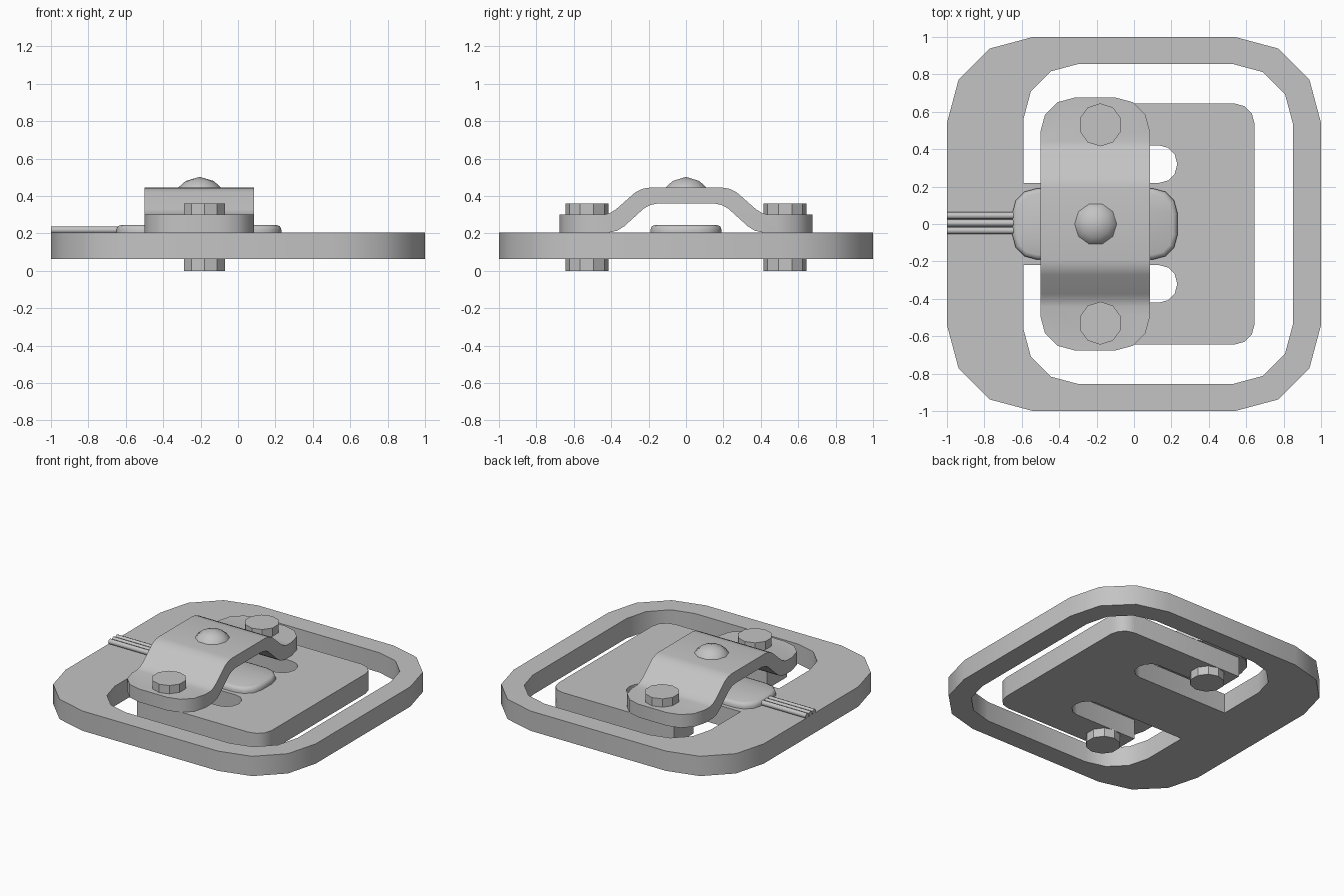
import bpy, bmesh
from math import sin, cos, pi, radians
from mathutils import Vector, Matrix

cube = bpy.data.objects.get("Cube")
if cube:
    bpy.data.objects.remove(cube)

metal = bpy.data.materials.new("plain grey")
metal.use_nodes = True
GREY = (0.55, 0.55, 0.55, 1)
metal.diffuse_color = GREY
metal.node_tree.nodes["Principled BSDF"].inputs["Base Color"].default_value = GREY


def finish(bm, name, angle=35):
    bmesh.ops.recalc_face_normals(bm, faces=bm.faces)
    mesh = bpy.data.meshes.new(name)
    bm.to_mesh(mesh)
    bm.free()
    mesh.materials.append(metal)
    obj = bpy.data.objects.new(name, mesh)
    bpy.context.collection.objects.link(obj)
    bpy.ops.object.select_all(action='DESELECT')
    obj.select_set(True)
    bpy.context.view_layer.objects.active = obj
    bpy.ops.object.shade_smooth_by_angle(angle=radians(angle))
    return obj


def rounded(corners, segs=3):
    """Outline from (x, y, radius) right-angle corners."""
    out = []
    for i, (x, y, r) in enumerate(corners):
        p = Vector((x, y))
        if not r:
            out.append(p)
            continue
        a = (Vector(corners[i - 1][:2]) - p).normalized()
        b = (Vector(corners[(i + 1) % len(corners)][:2]) - p).normalized()
        centre = p + r * (a + b)
        for k in range(segs + 1):
            t = pi / 2 * k / segs
            out.append(centre - r * (b * cos(t) + a * sin(t)))
    return out


def box_outline(x0, x1, y, r):
    return rounded([(x0, -y, r), (x1, -y, r), (x1, y, r), (x0, y, r)])


def slab(loops, z0, z1):
    """Solid between two heights; later loops are holes."""
    bm = bmesh.new()
    edges = []
    for loop in loops:
        vs = [bm.verts.new((p[0], p[1], z0)) for p in loop]
        edges += [bm.edges.new((vs[i - 1], vs[i])) for i in range(len(vs))]
    bmesh.ops.triangle_fill(bm, edges=edges, use_beauty=True, normal=(0, 0, 1))
    ext = bmesh.ops.extrude_face_region(bm, geom=bm.faces[:])
    top = [v for v in ext["geom"] if isinstance(v, bmesh.types.BMVert)]
    bmesh.ops.translate(bm, verts=top, vec=(0, 0, z1 - z0))
    bmesh.ops.dissolve_limit(bm, angle_limit=0.01, verts=bm.verts, edges=bm.edges)
    return bm


# Base: outer frame with a slotted inner plate joined by a neck
half = [(-0.59, 0.22, 0), (-0.59, 0.855, 0.29), (0.85, 0.855, 0.32)]
inner = [(0.645, 0.645, 0.11), (-0.355, 0.645, 0), (-0.355, 0.42, 0),
         (0.23, 0.42, 0.095), (0.23, 0.22, 0.095)]


def flip(corners):
    return [(x, -y, r) for x, y, r in reversed(corners)]


opening = rounded(half + flip(half) + flip(inner) + inner)
finish(slab([box_outline(-1, 1, 1, 0.46), opening], 0.062, 0.205), "base_plate")

# Sensor pad with softened upper edge
bm = slab([box_outline(-0.65, 0.232, 0.19, 0.13)], 0.195, 0.245)
rim = [e for e in bm.edges if all(v.co.z > 0.24 for v in e.verts)
       and len(e.link_faces) == 2 and e.calc_face_angle() > 1]
bmesh.ops.bevel(bm, geom=rim, offset=0.025, segments=2, profile=0.5, affect='EDGES')
finish(bm, "sensor_pad", 50)

# Strap: bent side profile trimmed to a rounded outline
upper = [(0.7, 0.3), (0.44, 0.3), (0.41, 0.307), (0.375, 0.328),
         (0.27, 0.42), (0.23, 0.439), (0.19, 0.445)]
lower = [(0.15, 0.36), (0.19, 0.352), (0.225, 0.333), (0.33, 0.238),
         (0.365, 0.215), (0.41, 0.205), (0.7, 0.205)]
right_half = upper + [(-y, z) for y, z in reversed(upper)]
profile = right_half + [(-y, z) for y, z in reversed(lower)] + lower
bm = bmesh.new()
face = bm.faces.new([bm.verts.new((-0.6, y, z)) for y, z in profile])
ext = bmesh.ops.extrude_face_region(bm, geom=[face])
bmesh.ops.translate(bm, vec=(0.8, 0, 0),
                    verts=[v for v in ext["geom"] if isinstance(v, bmesh.types.BMVert)])
strap = finish(bm, "strap")
cutter = finish(slab([box_outline(-0.5, 0.085, 0.675, 0.18)], 0.1, 0.6), "strap_cutter")
trim = strap.modifiers.new("trim", 'BOOLEAN')
trim.operation = 'INTERSECT'
trim.solver = 'EXACT'
trim.object = cutter
graph = bpy.context.evaluated_depsgraph_get()
trimmed = bpy.data.meshes.new_from_object(strap.evaluated_get(graph))
strap.modifiers.clear()
strap.data = trimmed
bpy.data.objects.remove(cutter)
bpy.ops.object.select_all(action='DESELECT')
strap.select_set(True)
bpy.context.view_layer.objects.active = strap
bpy.ops.object.shade_smooth_by_angle(angle=radians(35))


def cylinder(name, r, length, segs, matrix, angle):
    bm = bmesh.new()
    bmesh.ops.create_cone(bm, cap_ends=True, segments=segs, radius1=r, radius2=r,
                          depth=length, matrix=matrix)
    return finish(bm, name, angle)


# Bolts through the strap and plate arms
for side, y in (("front", -0.53), ("back", 0.53)):
    for part, z0, z1 in (("head", 0.29, 0.36), ("nut", 0.0, 0.065)):
        cylinder(f"{side}_bolt_{part}", 0.115, z1 - z0, 10,
                 Matrix.Translation((-0.18, y, (z0 + z1) / 2)), 20)

# Domed button on the strap
bm = bmesh.new()
rings = [(0.115, 0.44), (0.112, 0.447), (0.075, 0.48), (0, 0.502)]
vs = [bm.verts.new((r, 0, z)) for r, z in rings]
es = [bm.edges.new(pair) for pair in zip(vs, vs[1:])]
bmesh.ops.spin(bm, geom=vs + es, cent=(0, 0, 0), axis=(0, 0, 1),
               angle=2 * pi, steps=10)
bmesh.ops.remove_doubles(bm, verts=bm.verts, dist=0.0005)
bmesh.ops.translate(bm, verts=bm.verts, vec=(-0.205, 0, 0))
finish(bm, "strap_button", 50)

# Three wires running out to the frame edge
for i, name in enumerate(("front_wire", "middle_wire", "back_wire")):
    place = Matrix.Translation((-0.81, -0.035 + 0.04 * i, 0.218)) @ Matrix.Rotation(pi / 2, 4, 'Y')
    cylinder(name, 0.019, 0.38, 8, place, 50)
